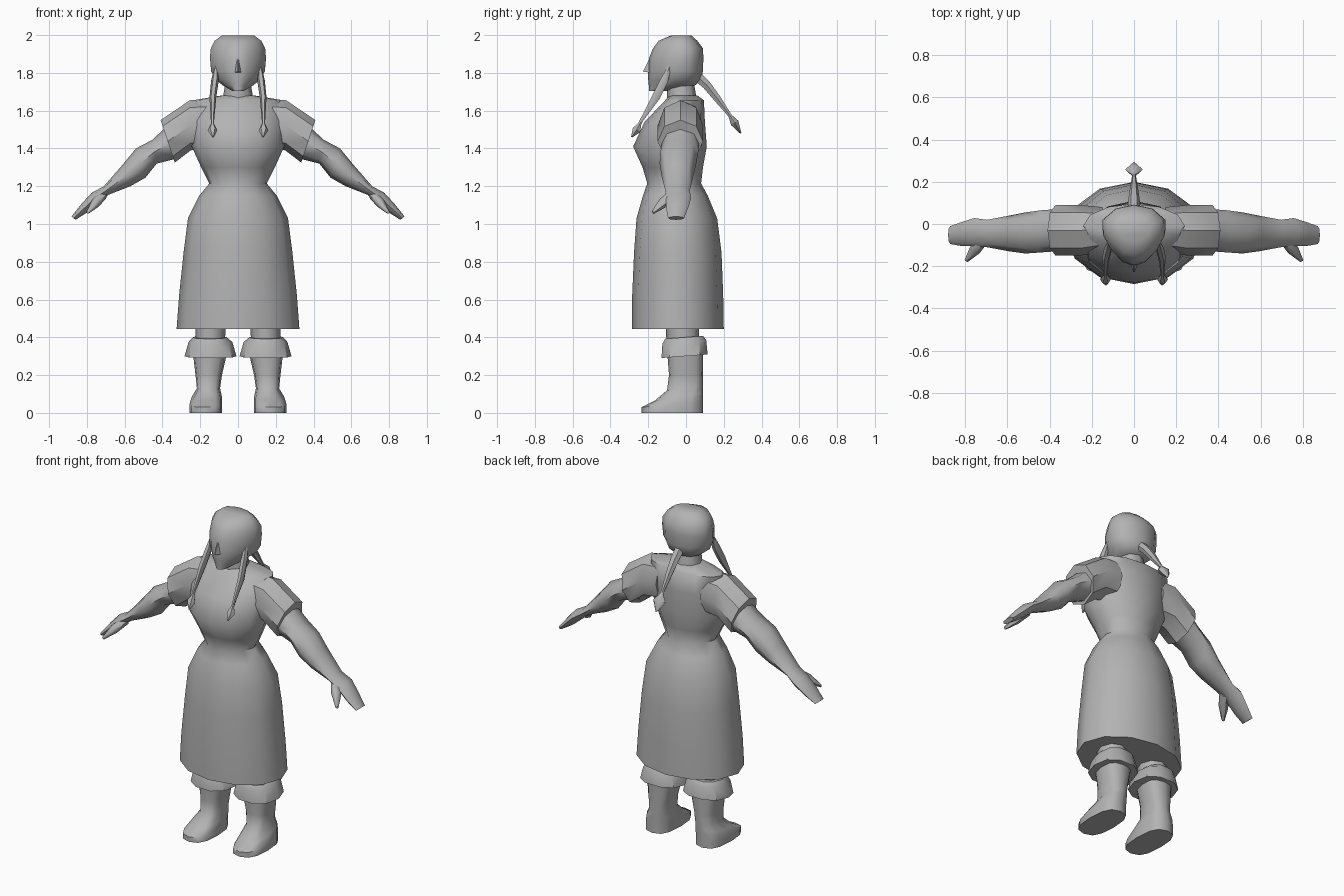
import bpy, bmesh, math
from mathutils import Vector as V

grey = bpy.data.materials.new("plain_grey")
grey.diffuse_color = (0.45, 0.45, 0.45, 1)


def ring(c, a, b, n, power=1.0):
    """Loop of n points round c, spanned by half axes a and b."""
    c, a, b = V(c), V(a), V(b)
    sq = lambda t: math.copysign(abs(t) ** power, t) if abs(t) > 1e-6 else 0
    return [c + a * sq(math.cos(2 * math.pi * i / n)) + b * sq(math.sin(2 * math.pi * i / n))
            for i in range(n)]


def level(z, x0, x1, y0, y1, n=12, power=1.0, tilt=0.0):
    """Horizontal ring from its extents; tilt raises the back."""
    return ring(((x0 + x1) / 2, (y0 + y1) / 2, z), ((x1 - x0) / 2, 0, 0),
                (0, (y1 - y0) / 2, tilt), n, power)


def limb(top, bot, y0, y1, n=8):
    """Ring across a limb from its top and bottom outline points (x, z)."""
    t, b = V((top[0], 0, top[1])), V((bot[0], 0, bot[1]))
    return ring((t + b) / 2 + V((0, (y0 + y1) / 2, 0)), (t - b) / 2, (0, (y1 - y0) / 2, 0), n)


def loft(name, rings, mirror=False, angle=60):
    bm = bmesh.new()
    loops = [[bm.verts.new(p) for p in r] for r in rings]
    n = len(loops[0])
    for lo, hi in zip(loops, loops[1:]):
        for i in range(n):
            bm.faces.new((lo[i], lo[(i + 1) % n], hi[(i + 1) % n], hi[i]))
    bm.faces.new(loops[0][::-1])
    bm.faces.new(loops[-1])
    bmesh.ops.recalc_face_normals(bm, faces=bm.faces)
    me = bpy.data.meshes.new(name)
    bm.to_mesh(me)
    bm.free()
    me.materials.append(grey)
    ob = bpy.data.objects.new(name, me)
    bpy.context.collection.objects.link(ob)
    bpy.ops.object.select_all(action='DESELECT')
    ob.select_set(True)
    bpy.context.view_layer.objects.active = ob
    bpy.ops.object.shade_smooth_by_angle(angle=math.radians(angle))
    if mirror:
        m = ob.modifiers.new("mirror", 'MIRROR')
        m.use_mirror_merge = False
    return ob


def braid(name, steps, mirror=False):
    """Tapered braid; each step is x, y, z, half width, half depth."""
    pts = [V(s[:3]) for s in steps]
    rings = []
    for i, s in enumerate(steps):
        d = pts[min(i + 1, len(pts) - 1)] - pts[max(i - 1, 0)]
        side = V((1, 0, 0))
        depth = d.cross(side).normalized()
        rings.append(ring(s[:3], side * s[3], depth * s[4], 6))
    loft(name, rings, mirror, 50)


# Dress: skirt, waist and bodice
loft("dress", [level(z, -x, x, y0, y1) for z, x, y0, y1 in (
    (0.445, 0.325, -0.285, 0.20), (0.62, 0.312, -0.285, 0.197), (0.85, 0.288, -0.275, 0.188),
    (1.03, 0.265, -0.262, 0.165), (1.15, 0.205, -0.228, 0.115), (1.215, 0.152, -0.205, 0.08),
    (1.30, 0.195, -0.23, 0.09), (1.41, 0.245, -0.28, 0.11), (1.54, 0.25, -0.22, 0.10),
    (1.655, 0.24, -0.11, 0.095), (1.68, 0.09, -0.09, 0.06))])

# Short flared sleeves
loft("sleeve", [limb((0.15, 1.66), (0.15, 1.40), -0.13, 0.08),
                limb((0.255, 1.655), (0.25, 1.39), -0.15, 0.09),
                limb((0.41, 1.55), (0.335, 1.325), -0.15, 0.09)], True, 40)

# Arms and hands
loft("arm", [limb(*r) for r in (
    ((0.34, 1.54), (0.29, 1.36), -0.13, 0.07), ((0.395, 1.50), (0.35, 1.34), -0.13, 0.07),
    ((0.455, 1.445), (0.43, 1.32), -0.135, 0.065), ((0.54, 1.40), (0.49, 1.245), -0.14, 0.055),
    ((0.61, 1.315), (0.57, 1.20), -0.13, 0.04), ((0.71, 1.20), (0.685, 1.155), -0.11, 0.02),
    ((0.775, 1.165), (0.74, 1.11), -0.105, 0.028), ((0.83, 1.105), (0.80, 1.06), -0.105, 0.01),
    ((0.882, 1.04), (0.86, 1.022), -0.095, -0.01))], True)
loft("thumb", [ring(c, (r, 0, r), (r, r * 0.8, -r), 6) for c, r in (
    ((0.715, -0.07, 1.155), 0.018), ((0.755, -0.125, 1.11), 0.018),
    ((0.795, -0.175, 1.062), 0.006))], True)

# Legs, boots and turned-down boot cuffs
loft("leg", [level(0.32, 0.07, 0.225, -0.10, 0.07, 8),
             level(0.50, 0.065, 0.225, -0.11, 0.07, 8)], True)
loft("boot", [level(z, x0, x1, y0, y1, 12, 0.75, t) for z, x0, x1, y0, y1, t in (
    (0.0, 0.085, 0.257, -0.235, 0.09, 0), (0.045, 0.085, 0.257, -0.235, 0.09, 0.015),
    (0.085, 0.085, 0.245, -0.165, 0.09, 0.02), (0.13, 0.095, 0.218, -0.10, 0.09, 0.01),
    (0.20, 0.085, 0.225, -0.09, 0.09, 0), (0.33, 0.055, 0.24, -0.10, 0.09, 0))], True, 50)
loft("boot_cuff", [level(z, x0, x1, y0, y1, 10, 0.85, t) for z, x0, x1, y0, y1, t in (
    (0.30, 0.008, 0.283, -0.135, 0.12, 0.01), (0.375, 0.03, 0.262, -0.13, 0.112, 0.01),
    (0.40, 0.06, 0.24, -0.115, 0.095, 0.008))], True, 40)

# Neck, head and nose
loft("neck", [level(1.64, -0.085, 0.085, -0.10, 0.06, 8),
              level(1.76, -0.065, 0.065, -0.10, 0.04, 8)])
head = [level(z, -x, x, y0, y1) for z, x, y0, y1 in (
    (1.705, 0.04, -0.195, -0.10), (1.735, 0.085, -0.197, 0.05), (1.765, 0.12, -0.20, 0.08),
    (1.81, 0.142, -0.20, 0.09), (1.88, 0.147, -0.195, 0.092), (1.93, 0.14, -0.175, 0.09),
    (1.97, 0.12, -0.145, 0.06), (1.998, 0.08, -0.08, 0.03))]
for r in head:  # narrow the face, widen the back of the head
    for p in r:
        p.x *= 1.0 + max(-0.25, min(0.2, (p.y + 0.055) * 2.2))
loft("head", head)
loft("nose", [[V(p) for p in r] for r in (
    ((-0.022, -0.18, 1.80), (0.022, -0.18, 1.80), (0.003, -0.228, 1.807), (-0.003, -0.228, 1.807)),
    ((-0.01, -0.18, 1.875), (0.01, -0.18, 1.875), (0.003, -0.196, 1.87), (-0.003, -0.196, 1.87)))])

# Two front braids and one back braid, each with a pointed tuft
braid("front_braid", [(0.115, -0.085, 1.84, 0.01, 0.01), (0.122, -0.115, 1.76, 0.02, 0.024),
                      (0.133, -0.16, 1.67, 0.018, 0.024), (0.135, -0.235, 1.55, 0.009, 0.010),
                      (0.135, -0.245, 1.53, 0.009, 0.010), (0.135, -0.262, 1.497, 0.026, 0.026),
                      (0.132, -0.288, 1.46, 0.004, 0.004)], True)
braid("back_braid", [(0, 0.05, 1.79, 0.03, 0.03), (0, 0.11, 1.735, 0.028, 0.026),
                     (0, 0.165, 1.665, 0.02, 0.022), (0, 0.225, 1.585, 0.010, 0.012),
                     (0, 0.235, 1.57, 0.010, 0.012), (0, 0.258, 1.535, 0.042, 0.026),
                     (0, 0.29, 1.48, 0.004, 0.004)])
